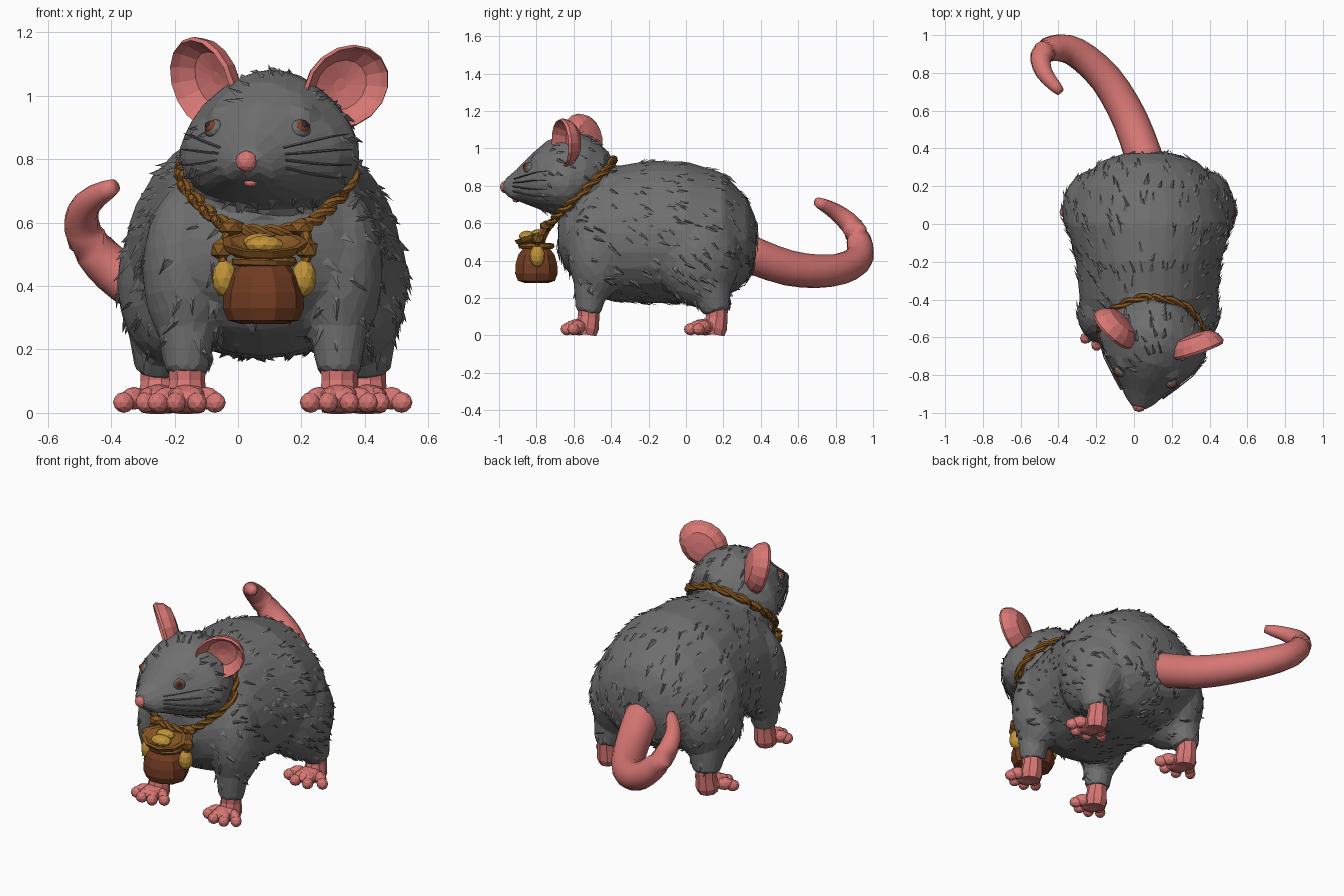
import bpy, bmesh, math, random
from mathutils import Vector as V, Matrix
from mathutils.bvhtree import BVHTree

random.seed(4)
if "Cube" in bpy.data.objects:
    bpy.data.objects.remove(bpy.data.objects["Cube"])


def material(name, r, g, b):
    m = bpy.data.materials.new(name)
    m.use_nodes = True
    m.diffuse_color = (r, g, b, 1)
    m.node_tree.nodes["Principled BSDF"].inputs["Base Color"].default_value = (r, g, b, 1)
    return m


FUR = material("grey fur", .16, .16, .16)
SKIN = material("pink skin", .68, .185, .175)
ROPE = material("rope brown", .24, .095, .016)
LEATHER = material("leather brown", .165, .045, .016)
GOLD = material("gold", .53, .29, .04)
EYE = material("eye brown", .2, .05, .02)
DARK = material("dark", .025, .025, .028)


def finish(name, bm, mat, smooth=False):
    bmesh.ops.recalc_face_normals(bm, faces=bm.faces)
    me = bpy.data.meshes.new(name)
    bm.to_mesh(me)
    bm.free()
    me.materials.append(mat)
    ob = bpy.data.objects.new(name, me)
    bpy.context.scene.collection.objects.link(ob)
    for p in me.polygons:
        p.use_smooth = smooth
    return ob


def ring(c, u, v, n=12, pear=0):
    angles = [math.tau * i / n for i in range(n)]
    return [c + u * math.cos(a) * (1 - pear * math.sin(a)) + v * math.sin(a) for a in angles]


def loft(bm, rings):
    rows = [[bm.verts.new(p) for p in r] for r in rings]
    n = len(rows[0])
    for a, b in zip(rows, rows[1:]):
        for i in range(n):
            bm.faces.new((a[i], a[(i + 1) % n], b[(i + 1) % n], b[i]))
    bm.faces.new(rows[0][::-1])
    bm.faces.new(rows[-1])


def ball(bm, c, size, sub=2, turn=0):
    mat = Matrix.Translation(V(c)) @ Matrix.Rotation(turn, 4, 'Z') @ Matrix.Diagonal((*size, 1))
    bmesh.ops.create_icosphere(bm, subdivisions=sub, radius=1, matrix=mat)


def tube(bm, pts, radii, n=10):
    rings = []
    for i, p in enumerate(pts):
        t = (pts[min(i + 1, len(pts) - 1)] - pts[max(i - 1, 0)]).normalized()
        u = t.cross(V((.3, .2, 1)) if abs(t.z) < .8 else V((0, 1, 0))).normalized()
        rings.append(ring(p, u * radii[i], t.cross(u) * radii[i], n))
    loft(bm, rings)


def spline(pts, steps):
    # Smooth path through the given points
    out = []
    for i in range(len(pts) - 1):
        a, b, c, d = (pts[max(i - 1, 0)], pts[i], pts[i + 1], pts[min(i + 2, len(pts) - 1)])
        for k in range(steps):
            t = k / steps
            out.append(.5 * (2 * b + (c - a) * t + (2 * a - 5 * b + 4 * c - d) * t ** 2
                             + (3 * b - a - 3 * c + d) * t ** 3))
    return out + [pts[-1]]


MID = .078
UP = V((0, 0, 1))
HEAD = V((.115, -.57, 0))
YAW = math.radians(-12.5)
FWD = V((math.sin(YAW), -math.cos(YAW), 0))
SIDE = V((math.cos(YAW), math.sin(YAW), 0))


def on_head(f, s, z):
    return HEAD + FWD * f + SIDE * s + UP * z


# Furry torso, head and upper legs, fused into one skin
bm = bmesh.new()
torso = [(.375, .4, .62, .13), (.33, .29, .73, .26), (.2, .2, .87, .385), (0, .17, .93, .435),
         (-.2, .17, .935, .385), (-.4, .18, .9, .365), (-.55, .25, .83, .325),
         (-.64, .35, .72, .24), (-.685, .45, .62, .12)]
loft(bm, [ring(V((MID, y, (lo + hi) / 2)), V((w, 0, 0)), UP * (hi - lo) / 2, 24, .12)
          for y, lo, hi, w in torso])
skull = [(-.16, .8, .98, .12), (-.08, .7, 1.05, .22), (0, .64, 1.085, .27), (.08, .64, 1.08, .285),
         (.17, .655, 1.045, .245), (.25, .685, .98, .18), (.33, .715, .9, .11), (.39, .74, .85, .067),
         (.415, .765, .835, .04)]
loft(bm, [ring(on_head(f, 0, (lo + hi) / 2), SIDE * w, UP * (hi - lo) / 2, 24, .25)
          for f, lo, hi, w in skull])
for s in (-1, 1):
    ball(bm, (MID + s * .24, -.475, .45), (.14, .16, .27), 3)
    ball(bm, (MID + s * .285, .07, .41), (.175, .22, .26), 3)
    tube(bm, [V((MID + s * .235, -.5, .4)), V((MID + s * .24, -.51, .25)),
              V((MID + s * .24, -.52, .12))], (.12, .09, .07), 16)
    tube(bm, [V((MID + s * .3, .1, .32)), V((MID + s * .32, .145, .21)),
              V((MID + s * .33, .165, .12))], (.15, .1, .074), 16)
    ball(bm, on_head(.33, s * .05, .765), (.055, .06, .045), 2)
    ball(bm, on_head(.19, s * .13, .945), (.05, .05, .03), 2)
body = finish("fur_body", bm, FUR)
mod = body.modifiers.new("fuse", 'REMESH')
mod.mode, mod.voxel_size = 'VOXEL', .02
mod = body.modifiers.new("soften", 'SMOOTH')
mod.factor, mod.iterations = .5, 4
mod = body.modifiers.new("facet", 'DECIMATE')
mod.ratio = .09
deps = bpy.context.evaluated_depsgraph_get()
mesh = bpy.data.meshes.new_from_object(body.evaluated_get(deps))
body.modifiers.clear()
body.data = mesh
for p in mesh.polygons:
    p.use_smooth = False
tree = BVHTree.FromPolygons([v.co for v in mesh.vertices], [p.vertices[:] for p in mesh.polygons])

# Flat tufts of fur lying back along the skin
bm = bmesh.new()
polys = list(mesh.polygons)
for p in random.choices(polys, [q.area for q in polys], k=560):
    pts = [mesh.vertices[i].co for i in p.vertices]
    w = [random.random() + .05 for _ in pts]
    c = sum((q * k for q, k in zip(pts, w)), V()) / sum(w)
    n = p.normal.copy()
    if c.z < .17 or (c.y < -.8 and c.z > .6):
        continue
    flow = V((random.uniform(-.35, .35), .7, random.uniform(-.8, -.2)))
    flow = (flow - n * flow.dot(n)).normalized()
    across = flow.cross(n) * random.uniform(.012, .024)
    length = random.uniform(.05, .1)
    end = c + flow * length
    loc, n2, *_ = tree.find_nearest(end)
    base = c - n * .008
    a, b, top, tip = [bm.verts.new(q) for q in (
        base - across, base + across, c + n * .006 + flow * length * .4,
        loc + n2 * random.uniform(.01, .02))]
    for f in ((a, b, top), (a, top, tip), (b, tip, top), (a, tip, b)):
        bm.faces.new(f)
finish("fur_tufts", bm, FUR)

# Tail
tail = [V(p) for p in ((.07, .3, .45), (-.02, .55, .36), (-.15, .77, .345), (-.31, .91, .395),
                       (-.425, .93, .48), (-.49, .89, .58), (-.475, .8, .66), (-.39, .7, .715))]
path = spline(tail, 3)
bm = bmesh.new()
tube(bm, path, [.1 * (1 - i / len(path)) ** .5 + .002 for i in range(len(path))], 14)
finish("tail", bm, SKIN, True)

# Feet with ankle, palm and four chunky toes
for label, y, off, reach in (("front", -.52, .24, .12), ("rear", .165, .33, .145)):
    for s, side in ((-1, "right"), (1, "left")):
        bm = bmesh.new()
        c = V((MID + s * off, y, 0))
        tube(bm, [c + UP * .18, c + UP * .1, c + V((0, -.01, .04)), c + V((0, -.015, .004))],
             (.062, .058, .066, .056), 9)
        ball(bm, c + V((0, -reach * .42, .045)), (.074, reach * .6, .045))
        for deg in (-48, -16, 16, 48):
            a = math.radians(deg)
            d = V((math.sin(a), -math.cos(a), 0))
            ball(bm, c + d * reach * .7 + UP * .046, (.032, .05, .036), 2, a)
            ball(bm, c + d * reach + UP * .033, (.031, .037, .033), 2, a)
        finish(f"{label}_{side}_foot", bm, SKIN)

# Deep cupped ears leaning forward
cup = [(.25, .06), (.65, .052), (.9, .02), (1, -.02), (.95, -.035), (.85, -.01), (.6, .028), (.15, .04)]
for side, c, deg, tilt, lean, rx, rz in (("left", (.335, -.64, 1.03), 20, .15, .1, .14, .135),
                                         ("right", (-.095, -.545, 1.045), -45, -.06, .25, .135, .15)):
    a = math.radians(deg)
    u = V((math.cos(a), math.sin(a), 0))
    v = (UP + V((math.sin(a), -math.cos(a), 0)) * lean + u * tilt).normalized()
    back = v.cross(u).normalized()
    bm = bmesh.new()
    loft(bm, [ring(V(c) + back * d, u * r * rx, v * r * rz, 16) for r, d in cup])
    root = V(c) - u * (.09 if side == "left" else -.09) - UP * .09
    ball(bm, root + back * .02, (.05, .04, .06))
    finish(f"{side}_ear", bm, SKIN)

# Eyes, whiskers, nose and mouth
for s, side in ((-1, "right"), (1, "left")):
    loc, n, *_ = tree.find_nearest(on_head(.235, s * .13, .89))
    for part, mat, r, out in (("eyelid", FUR, .036, -.012), ("eye", EYE, .026, .003), ("pupil", DARK, .015, .017)):
        bm = bmesh.new()
        ball(bm, loc + n * out, (r, r, r * .9))
        finish(f"{side}_{part}", bm, mat, part != "eyelid")
    bm = bmesh.new()
    for i in range(4):
        z = .775 + i * .02
        pts = [on_head(.33 - .2 * t, s * (.1 + .2 * t), z + (i - 1.5) * .04 * t) for t in (0, .35, .7, 1)]
        hits = [tree.find_nearest(p) for p in pts]
        tube(bm, [h[0] + h[1] * .008 for h in hits], (.004, .004, .003, .001), 4)
    finish(f"{side}_whiskers", bm, FUR)
bm = bmesh.new()
ball(bm, on_head(.405, 0, .793), (.036, .03, .034))
finish("nose", bm, SKIN)
bm = bmesh.new()
ball(bm, on_head(.345, 0, .725), (.022, .022, .014))
finish("mouth", bm, SKIN)

# Twisted rope around the neck
half = [V(p) for p in ((0, -.41, .93), (.17, -.46, .87), (.27, -.56, .76), (.21, -.67, .66),
                       (.12, -.73, .59), (0, -.75, .57))]
loop = half + [V((-p.x, p.y, p.z)) for p in half[-2::-1]]
path = []
for p in spline([p + V((.09, 0, 0)) for p in loop], 12):
    loc, n, *_ = tree.find_nearest(p)
    path.append(loc + n * .014 if (p - loc).dot(n) < .014 else p)
for _ in range(3):
    path = [(path[i - 1] + path[i] * 2 + path[(i + 1) % len(path)]) / 4 for i in range(len(path))]
bm = bmesh.new()
for phase in (0, math.pi):
    strand = []
    for i, p in enumerate(path):
        t = (path[(i + 1) % len(path)] - path[i - 1]).normalized()
        u = t.cross(V((.1, .8, .6))).normalized()
        a = i * .6 + phase
        strand.append(p + (u * math.cos(a) + t.cross(u) * math.sin(a)) * .011)
    tube(bm, strand, [.014] * len(strand), 6)
finish("neck_rope", bm, ROPE)

# Leather pouch with a flared mouth tipped forward, cord, knots and gold
bm = bmesh.new()
bag = [(.07, .28), (.112, .292), (.128, .33), (.126, .38), (.11, .43), (.085, .46), (.068, .48)]
loft(bm, [ring(V((.08, -.8, z)), V((r, 0, 0)), V((0, r * .93, 0)), 10) for r, z in bag])
finish("pouch", bm, LEATHER)
bm = bmesh.new()
mouth = [(.068, .47), (.09, .495), (.13, .52), (.138, .54), (.115, .54), (.09, .525), (.05, .515)]
loft(bm, [ring(V((.083, -.8 - (z - .47) * .35, z)), V((r, 0, 0)), V((0, r * .68, r * .24)), 9)
          for r, z in mouth])
finish("pouch_mouth", bm, ROPE)
bm = bmesh.new()
cord = ring(V((.083, -.8, .478)), V((.088, 0, 0)), V((0, .082, 0)), 16)
tube(bm, cord + cord[:1], [.016] * 17, 6)
for s in (-1, 1):
    ball(bm, (.09 + s * .11, -.75, .585), (.045, .035, .03), 1)
    ball(bm, (.083 + s * .135, -.79, .515), (.038, .035, .038), 1)
    tube(bm, [V((.09 + s * .12, -.75, .58)), V((.083 + s * .14, -.79, .52)),
              V((.083 + s * .125, -.8, .45))], (.018, .016, .014), 6)
finish("pouch_cord", bm, ROPE)
bm = bmesh.new()
ball(bm, (.083, -.85, .53), (.062, .045, .03))
ball(bm, (.07, -.79, .54), (.055, .045, .028))
for s in (-1, 1):
    ball(bm, (.083 + s * .125, -.795, .425), (.04, .042, .06))
finish("gold_pieces", bm, GOLD)
